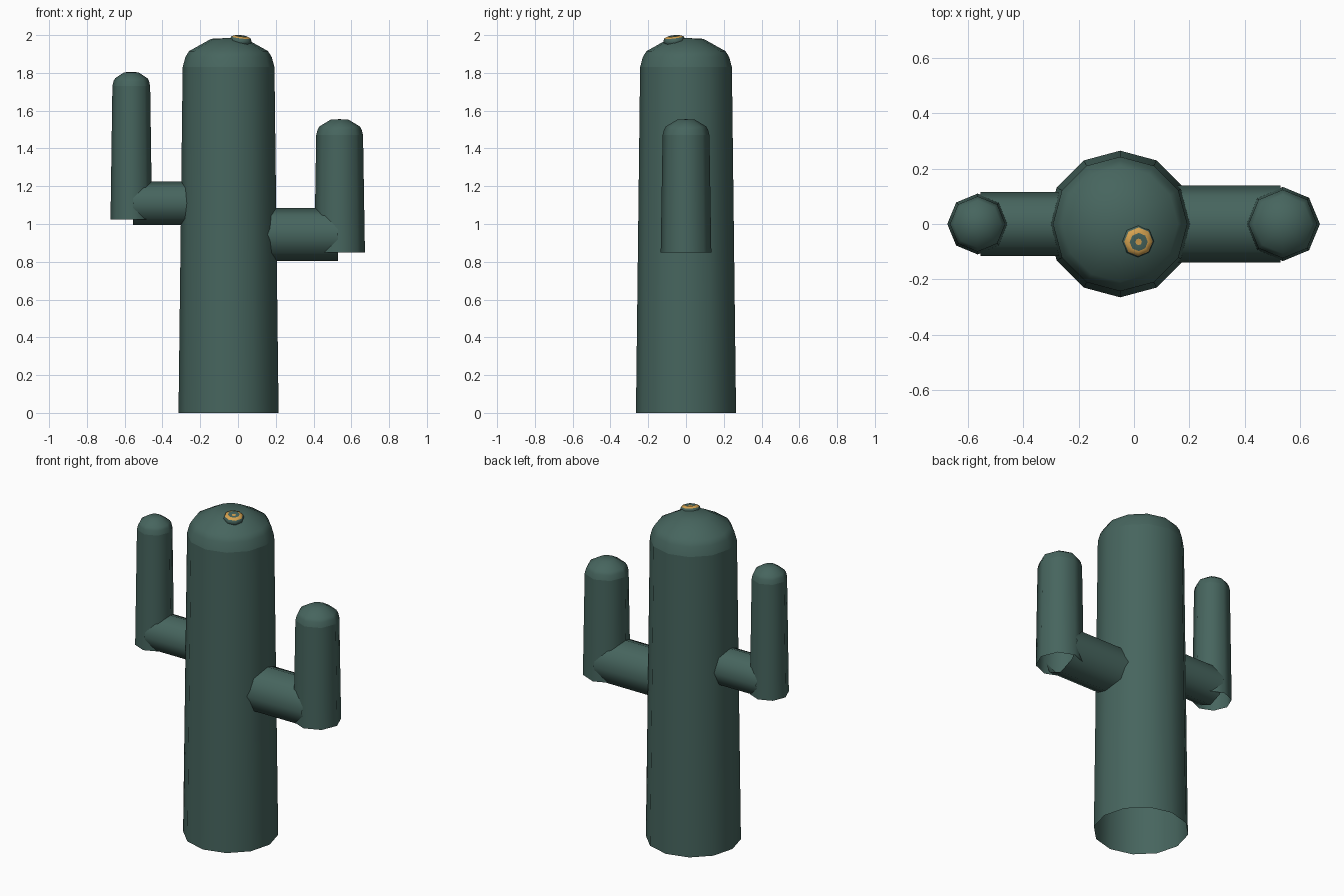
import bpy
import bmesh
import math
from mathutils import Matrix, Vector

if "Cube" in bpy.data.objects:
    bpy.data.objects.remove(bpy.data.objects["Cube"], do_unlink=True)


def make_material(name, color):
    mat = bpy.data.materials.new(name)
    mat.use_nodes = True
    mat.diffuse_color = color
    mat.node_tree.nodes["Principled BSDF"].inputs["Base Color"].default_value = color
    return mat


GREEN = make_material("cactus green", (0.062, 0.130, 0.112, 1))
ORANGE = make_material("blossom orange", (0.66, 0.36, 0.08, 1))


def lathe(name, profile, sides, matrix, orange_bands=()):
    """Sweep (radius, height) points around z; radius 0 closes to a point."""
    bm = bmesh.new()
    rings = []
    for r, z in profile:
        if r == 0:
            rings.append([bm.verts.new((0, 0, z))] * sides)
        else:
            angles = [math.tau * i / sides for i in range(sides)]
            rings.append([bm.verts.new((r * math.cos(a), r * math.sin(a), z))
                          for a in angles])
    for band, (low, high) in enumerate(zip(rings, rings[1:])):
        for i in range(sides):
            j = (i + 1) % sides
            corners = list(dict.fromkeys((low[i], low[j], high[j], high[i])))
            face = bm.faces.new(corners)
            face.smooth = True
            face.material_index = int(band in orange_bands)
    bm.transform(matrix)
    mesh = bpy.data.meshes.new(name)
    bm.to_mesh(mesh)
    bm.free()
    mesh.materials.append(GREEN)
    if orange_bands:
        mesh.materials.append(ORANGE)
    obj = bpy.data.objects.new(name, mesh)
    bpy.context.collection.objects.link(obj)
    return obj


def column(name, x, sides, r_low, r_high, z_low, z_high, z_tip):
    """Open tapered tube with a flattened dome on top."""
    place = Matrix.Translation((x, 0, 0))
    lathe(name, [(r_low, z_low), (r_high, z_high)], sides, place)
    h = z_tip - z_high
    dome = [(1, 0), (0.94, 0.35), (0.86, 0.55), (0.38, 0.97), (0, 1)]
    lathe(name + "_cap", [(r_high * r, z_high + h * z) for r, z in dome],
          sides, place)


def branch(name, x_end, z, radius):
    """Open horizontal tube from inside the trunk to the upright arm."""
    start = Vector((-0.05, 0, z))
    length = abs(x_end - start.x)
    turn = Matrix.Rotation(math.copysign(math.pi / 2, x_end), 4, "Y")
    lathe(name, [(radius, 0.1), (radius, length)], 8,
          Matrix.Translation(start) @ turn)


# Trunk and its rounded top
column("trunk", -0.05, 12, 0.265, 0.243, 0, 1.83, 1.985)

# Two bent arms
branch("left_branch", 0.53, 0.945, 0.14)
column("left_arm", 0.538, 8, 0.134, 0.124, 0.85, 1.47, 1.555)
branch("right_branch", -0.555, 1.11, 0.115)
column("right_arm", -0.565, 8, 0.11, 0.10, 1.025, 1.73, 1.805)

# Small blossom, leaning outward from the crown
lean = Vector((0.12, -0.12, 1)).to_track_quat("Z", "Y").to_matrix().to_4x4()
lathe("blossom",
      [(0.03, -0.03), (0.054, -0.012), (0.058, 0.002), (0.052, 0.018),
       (0.033, 0.026), (0.012, 0.022), (0, 0.024)],
      8, Matrix.Translation((0.014, -0.062, 1.97)) @ lean,
      orange_bands=(3, 5))
